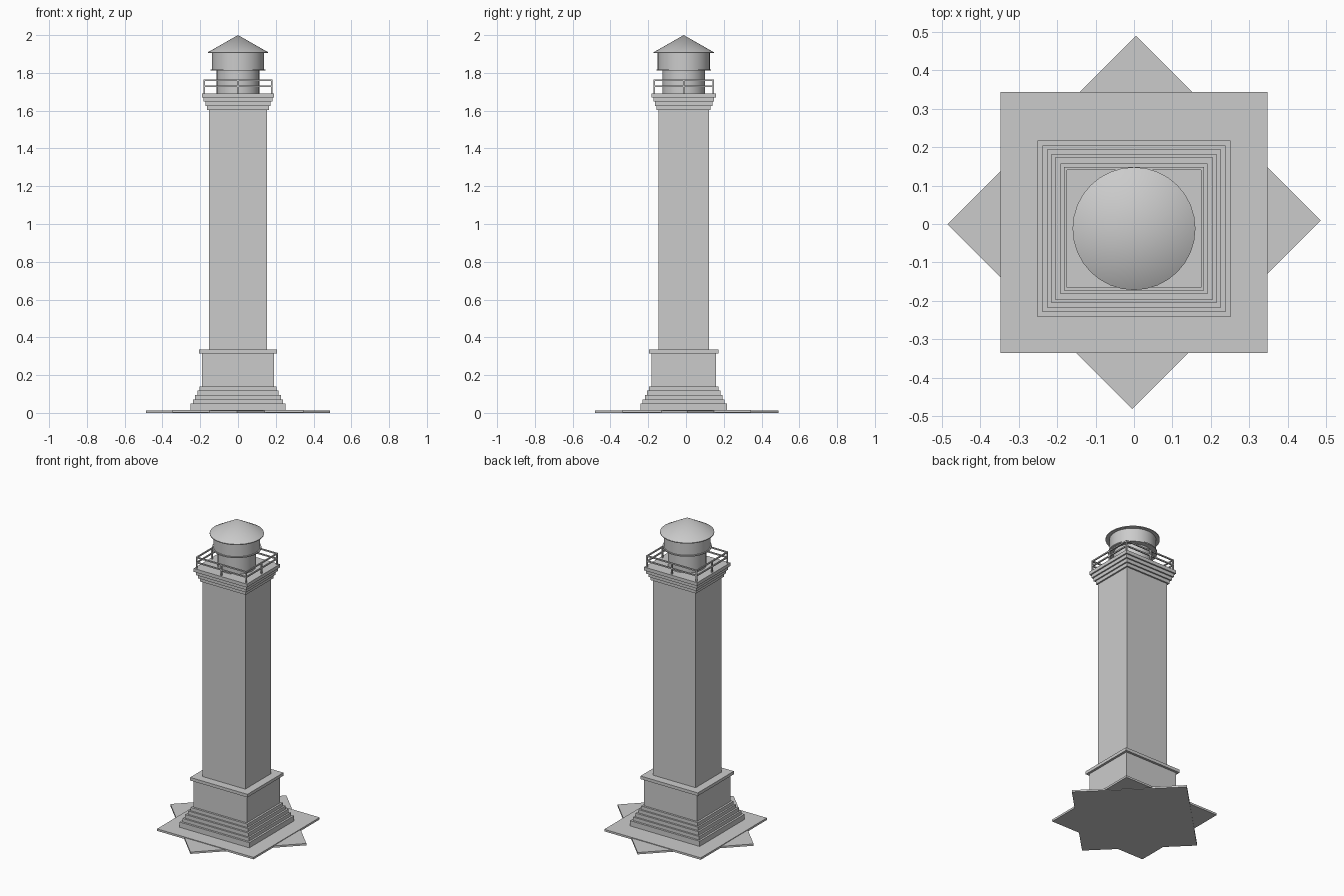
import bpy, math

if "Cube" in bpy.data.objects:
    bpy.data.objects.remove(bpy.data.objects["Cube"])

CY = -0.012  # tower axis sits slightly toward the front


def box(name, hx, hy, z0, z1, x=0.0, y=CY, rot=0.0):
    bpy.ops.mesh.primitive_cube_add(size=1, location=(x, y, (z0 + z1) / 2))
    o = bpy.context.object
    o.name = name
    o.scale = (2 * hx, 2 * hy, z1 - z0)
    o.rotation_euler[2] = rot
    return o


def tier(name, hx, z0, z1):
    return box(name, hx, hx - 0.021, z0, z1)


def drum(name, r0, r1, z0, z1):
    bpy.ops.mesh.primitive_cone_add(vertices=32, radius1=r0, radius2=r1, depth=z1 - z0,
                                    location=(0, CY, (z0 + z1) / 2))
    bpy.context.object.name = name
    bpy.ops.object.shade_smooth_by_angle(angle=math.radians(30))


# Eight-pointed star paving from two crossed slabs
box("paving_diagonal", 0.347, 0.340, 0.0, 0.012, y=0.004, rot=math.radians(45))
box("paving_square", 0.347, 0.340, 0.003, 0.016, y=0.004)

# Stepped base
levels = [0.014, 0.05, 0.072, 0.096, 0.118, 0.14]
for i, hx in enumerate([0.251, 0.238, 0.227, 0.215, 0.204]):
    tier(f"base_step_{i + 1}", hx, levels[i], levels[i + 1])

# Pedestal and shaft
tier("pedestal", 0.191, 0.14, 0.315)
tier("pedestal_cap", 0.206, 0.315, 0.335)
tier("shaft", 0.154, 0.335, 1.605)

# Flared cornice under the gallery
for i, hx in enumerate([0.164, 0.173, 0.182, 0.191]):
    tier(f"cornice_{i + 1}", hx, 1.604 + 0.022 * i, 1.626 + 0.022 * i)

# Gallery railing
RX, RY, T = 0.178, 0.157, 0.004
for i in (-1, 0, 1):
    for j in (-1, 0, 1):
        if i or j:
            box("rail_post", T, T, 1.692, 1.76, i * RX, CY + j * RY)
for z in (1.729, 1.762):
    for s in (-1, 1):
        box("rail_long", RX + T, T, z - T, z + T, 0, CY + s * RY)
        box("rail_short", T, RY + T, z - T, z + T, s * RX, CY)

# Lantern room and conical roof
drum("lantern_base", 0.113, 0.113, 1.692, 1.815)
drum("lantern_rim", 0.145, 0.145, 1.812, 1.819)
drum("lantern_room", 0.138, 0.138, 1.819, 1.906)
drum("roof_eave", 0.160, 0.160, 1.904, 1.909)
drum("roof", 0.160, 0.0, 1.909, 2.0)
